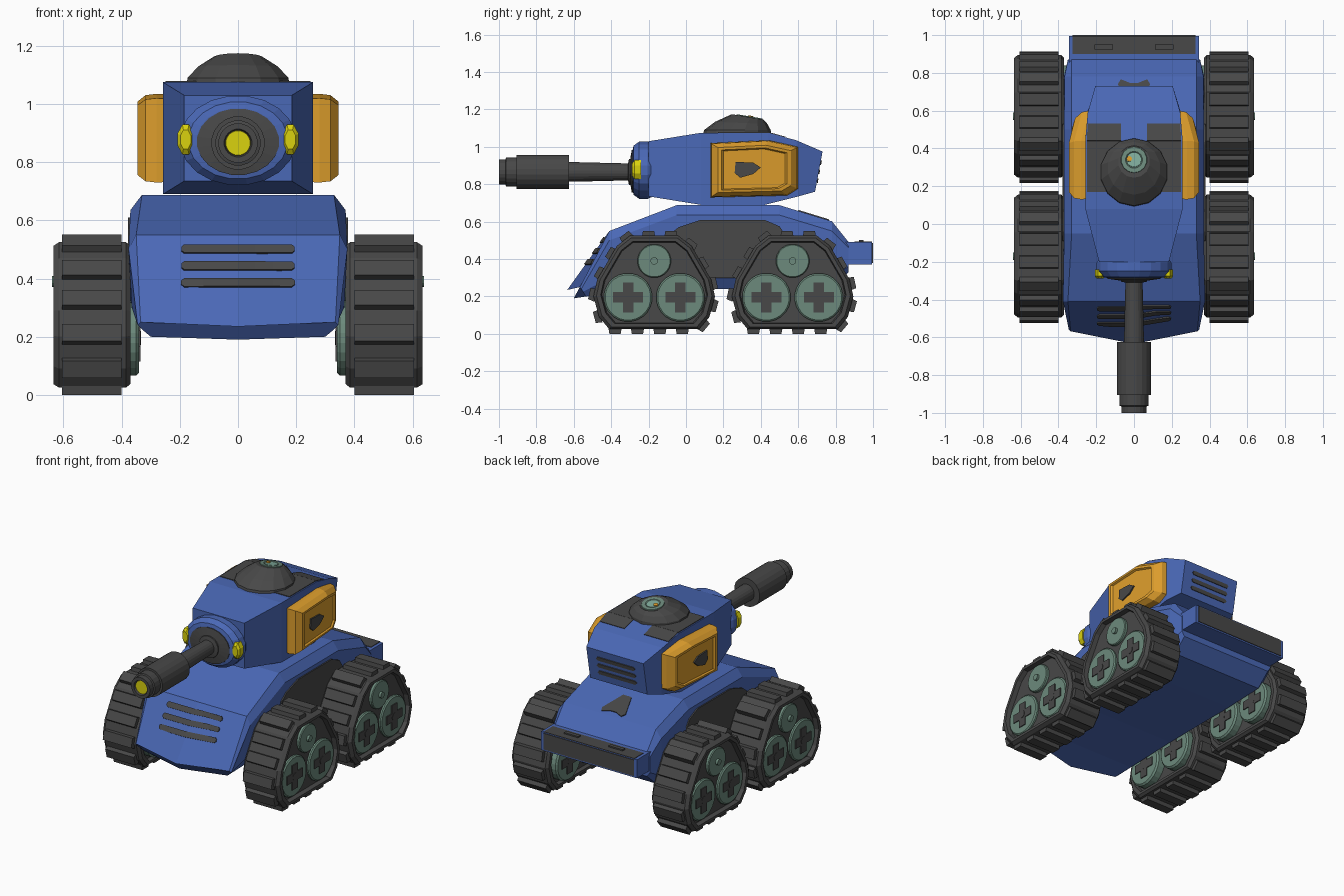
import bpy, bmesh, math
from mathutils import Vector
from mathutils.bvhtree import BVHTree

if "Cube" in bpy.data.objects:
    bpy.data.objects.remove(bpy.data.objects["Cube"])

def mat(name, rgb):
    m = bpy.data.materials.new(name)
    lin = [(c / 255 / 12.92) if c < 11 else ((c / 255 + 0.055) / 1.055) ** 2.4 for c in rgb]
    m.diffuse_color = (*lin, 1)
    m.use_nodes = True
    m.node_tree.nodes["Principled BSDF"].inputs["Base Color"].default_value = m.diffuse_color
    return m

BLUE = mat("blue_paint", (74, 104, 182))
DARK = mat("dark_grey", (72, 72, 72))
GREEN = mat("grey_green", (108, 138, 124))
ORANGE = mat("orange", (220, 157, 44))
YELLOW = mat("yellow", (218, 210, 14))
LENS = mat("pale_teal", (128, 172, 156))

def mesh(name, verts, faces, m, solid=0):
    bm = bmesh.new()
    vs = [bm.verts.new(v) for v in verts]
    for f in faces:
        bm.faces.new([vs[i] for i in f])
    bmesh.ops.recalc_face_normals(bm, faces=bm.faces)
    me = bpy.data.meshes.new(name)
    bm.to_mesh(me)
    bm.free()
    me.materials.append(m)
    ob = bpy.data.objects.new(name, me)
    bpy.context.collection.objects.link(ob)
    if solid:
        mod = ob.modifiers.new("thickness", 'SOLIDIFY')
        mod.thickness, mod.offset = solid, 0
    return ob

def loft(name, rings, m):
    """Skin closed rings of equal length and cap both ends."""
    n, k = len(rings[0]), len(rings)
    faces = [(r*n + i, r*n + (i+1) % n, (r+1)*n + (i+1) % n, (r+1)*n + i)
             for r in range(k-1) for i in range(n)]
    faces += [tuple(range(n)), tuple(range((k-1)*n, k*n))]
    return mesh(name, [p for r in rings for p in r], faces, m)

def plate(name, pts, m):
    return mesh(name, pts, [tuple(range(len(pts)))], m, 0.009)

def circle(n):
    return [(math.cos(2*math.pi*(i+.5)/n), math.sin(2*math.pi*(i+.5)/n)) for i in range(n)]

def lathe_y(name, prof, cx, cz, m, n=20, ax=1, az=1):
    return loft(name, [[(cx + c*r*ax, y, cz + s*r*az) for c, s in circle(n)] for y, r in prof], m)

def lathe_x(name, prof, cy, cz, m, n=24):
    return loft(name, [[(x, cy + c*r, cz + s*r) for c, s in circle(n)] for x, r in prof], m)

def box(name, x, y, z, m):
    return loft(name, [[(x[0], b, c), (x[1], b, c), (x[1], b, d), (x[0], b, d)]
                       for b in y for c, d in [z]], m)

# hull: half sections from bottom centre round to top centre
def section(half):
    return half + [(-x, y, z) for x, y, z in reversed(half) if x > 0]

def hull_half(y, bx, bz, sx, sz, cx, cz, tx, tz):
    return [(0, y, bz), (bx, y, bz), (sx, y, sz), (cx, y, cz), (tx, y, tz), (0, y, tz)]

nose = [(0, -.60, .19), (.30, -.535, .20), (.33, -.55, .225),
        (.345, -.56, .24), (.335, -.568, .25), (0, -.635, .235)]
hull = loft("hull", [section(h) for h in (
    nose,
    hull_half(-.41, .32, .22, .365, .30, .376, .50, .35, .55),
    hull_half(-.05, .33, .24, .372, .30, .370, .635, .33, .688),
    hull_half(.50, .33, .24, .372, .30, .370, .635, .33, .688),
    hull_half(.78, .33, .25, .372, .31, .368, .55, .33, .602),
    hull_half(.87, .33, .33, .350, .36, .350, .46, .33, .49))], BLUE)

# nose vents, laid on the front slope
bm = bmesh.new()
bm.from_mesh(hull.data)
tree = BVHTree.FromBMesh(bm)
bm.free()
for k, z in enumerate((.50, .442, .384)):
    xs = [-.195, -.185, -.12, -.06, 0, .06, .12, .185, .195]
    verts = []
    for x in xs:
        h = .006 if abs(x) > .19 else .014
        for dz in (-h, h):
            hit = tree.ray_cast(Vector((x, -2, z + dz)), Vector((0, 1, 0)))[0]
            verts.append(hit + Vector((0, -.003, .001)))
    mesh(f"nose_vent_{k}", verts, [(2*i, 2*i+1, 2*i+3, 2*i+2) for i in range(len(xs)-1)], DARK, .009)

# dark arch panels on the hull sides
for s in (-1, 1):
    plate("hull_side_panel", [(s*.374, y, z) for y, z in (
        (-.09, .30), (-.09, .53), (-.04, .57), (.08, .61), (.42, .61),
        (.50, .575), (.53, .53), (.53, .30))], DARK)

# arrow mark on the rear deck
plate("rear_deck_mark", [(x, y, .688 - (y - .5)*.086/.28 + .001) for x, y in (
    (-.03, .60), (.03, .60), (.085, .74), (.07, .765), (.02, .745), (-.02, .745),
    (-.07, .765), (-.085, .74))], DARK)

# rear bumper with dark faces
box("rear_bumper", (-.345, .345), (.84, .995), (.37, .49), BLUE)
plate("bumper_top", [(-.325, .90, .489), (.325, .90, .489), (.325, .995, .489), (-.325, .995, .489)], DARK)
plate("bumper_rear", [(-.325, .995, .38), (.325, .995, .38), (.325, .995, .485), (-.325, .995, .485)], DARK)
for s in (-1, 1):
    box("bumper_catch", (s*.16 - .05, s*.16 + .05), (.925, .95), (.485, .502), DARK)

# turret: rectangular sections front to back (y bottom, y top, half width, z low, z high)
loft("turret", [[(-w, a, l), (w, a, l), (w, b, h), (-w, b, h)] for a, b, w, l, h in (
    (-.20, -.20, .185, .735, 1.03), (.08, .08, .258, .69, 1.075), (.42, .44, .258, .69, 1.075),
    (.60, .59, .245, .735, 1.035), (.69, .73, .205, .76, .975))], BLUE)
for s in (-1, 1):
    plate("turret_roof_panel", [(s*x, y, 1.075) for x, y in (
        (0, .17), (.25, .17), (.25, .44), (.07, .44), (.07, .42), (0, .42))], DARK)
    plate("turret_roof_flap", [(s*x, y, z) for x, y, z in (
        (.07, .44, 1.075), (.25, .44, 1.075), (.245, .53, 1.05), (.07, .53, 1.05))], DARK)
for k, z in enumerate((.82, .868, .916)):
    plate(f"turret_rear_vent_{k}", [(x, .69 + (z + d - .76)*.04/.215 + .001, z + d) for x, d in (
        (-.14, 0), (-.13, -.012), (.13, -.012), (.14, 0), (.13, .012), (-.13, .012))], DARK)

# roof hatch leaning backwards (centre y, radius, z, tilt)
def tilted(cy, r, z, t, n=14):
    return [(c*r, cy + s*r, z + s*r*t) for c, s in circle(n)]
loft("roof_hatch", [tilted(.272, .182, 1.06, 0), tilted(.275, .178, 1.09, 0),
                    tilted(.295, .14, 1.128, -.04), tilted(.33, .085, 1.160, -.17)], DARK)
loft("hatch_ring", [tilted(.34, .072, 1.15, -.17), tilted(.34, .068, 1.163, -.17),
                    tilted(.34, .045, 1.163, -.17), tilted(.34, .04, 1.159, -.17)], GREEN)
plate("hatch_lens", tilted(.34, .038, 1.158, -.17), LENS)
plate("hatch_light", tilted(.345, .014, 1.162, -.17), ORANGE).location.x = -.025

# orange side pods with recessed faces
POD = [(.13, .73), (.13, 1.02), (.44, 1.035), (.60, 1.0), (.60, .775), (.54, .74)]
for s in (-1, 1):
    def pod_ring(x, k):
        out = []
        for y, z in POD:
            y, z = .365 + (y - .365)*k, .88 + (z - .88)*k
            out.append((s*(x - max(0, y - .45)*.3), y, z))
        return out
    loft("side_pod", [pod_ring(.20, .97), pod_ring(.28, 1), pod_ring(.318, .97), pod_ring(.345, .83),
                      pod_ring(.345, .74), pod_ring(.334, .70)], ORANGE)
    plate("pod_mark", [(s*.335, y, z) for y, z in (
        (.26, .86), (.265, .92), (.36, .915), (.40, .89), (.36, .855), (.29, .835))], DARK)

# gun mantlet, lamps and barrel
lathe_y("mantlet", [(-.18, .93), (-.205, 1), (-.25, 1), (-.28, .86), (-.285, .72)], 0, .875, BLUE, 20, .2, .155)
lathe_y("mantlet_face", [(-.27, 1), (-.29, 1), (-.298, .6)], 0, .87, DARK, 20, .142, .115)
for s in (-1, 1):
    lathe_y("mantlet_lamp", [(-.24, 1), (-.275, 1), (-.288, .65)], s*.18, .878, YELLOW, 8, .03, .055)
lathe_y("barrel", [(-.27, .075), (-.305, .07), (-.31, .046), (-.60, .053), (-.66, .053)], 0, .866, DARK)
lathe_y("muzzle", [(-.625, .05), (-.625, .092), (-.905, .092), (-.905, .078), (-.962, .078), (-.965, .068),
                   (-1, .068), (-1, .048), (-.985, .044)], 0, .866, DARK)
lathe_y("muzzle_core", [(-.98, .044), (-.99, .042)], 0, .866, YELLOW)

# track units: belt, treads and three wheels
RIGHT = [(.24, .025), (.295, .09), (.325, .20), (.305, .29), (.20, .47), (.13, .525)]
BELT = RIGHT + [(-y, z) for y, z in reversed(RIGHT)]

def belt_ring(x, cy, k):
    return [(x, cy + y*k, .27 + (z - .27)*k) for y, z in BELT]

def along_belt(count):
    """Evenly spaced points on the belt with tangent and outward normal."""
    pts = [Vector(p) for p in BELT]
    edges = list(zip(pts, pts[1:] + pts[:1]))
    step = sum((b - a).length for a, b in edges) / count
    pos, run = step*.25, 0
    for a, b in edges:
        t = (b - a).normalized()
        while pos < run + (b - a).length:
            yield a + t*(pos - run), t, Vector((t.y, -t.x))
            pos += step
        run += (b - a).length

CROSS = [(.028, .028), (.028, .08), (-.028, .08), (-.028, .028), (-.08, .028), (-.08, -.028),
         (-.028, -.028), (-.028, -.08), (.028, -.08), (.028, -.028), (.08, -.028), (.08, .028)]
for s in (-1, 1):
    for cy in (-.17, .57):
        loft("track_belt", [belt_ring(s*x, cy, k) for x, k in (
            (.395, .86), (.37, .88), (.37, .95), (.385, 1), (.615, 1), (.635, .95), (.635, .88), (.605, .86))], DARK)
        for p, t, n in along_belt(16):
            quad = [p - t*.036 - n*.01, p + t*.036 - n*.01, p + t*.03 + n*.025, p - t*.03 + n*.025]
            loft("track_tread", [[(s*x, cy + q.x, max(q.y, 0)) for q in quad] for x in (.40, .605)], DARK)
        for dy in (-.14, .14):
            lathe_x("road_wheel", [(s*.34, .12), (s*.35, .13), (s*.615, .13), (s*.622, .122)], cy + dy, .195, GREEN)
            lathe_x("wheel_hub", [(s*.334, .025), (s*.63, .025)], cy + dy, .195, DARK, 12)
            for x in (.339, .623):
                plate("wheel_cross", [(s*x, cy + dy + a, .195 + b) for a, b in CROSS], DARK)
        lathe_x("upper_wheel", [(s*.36, .088), (s*.62, .09), (s*.625, .085)], cy, .39, GREEN)
        lathe_x("upper_hub", [(s*.36, .02), (s*.64, .02)], cy, .39, GREEN, 12)
